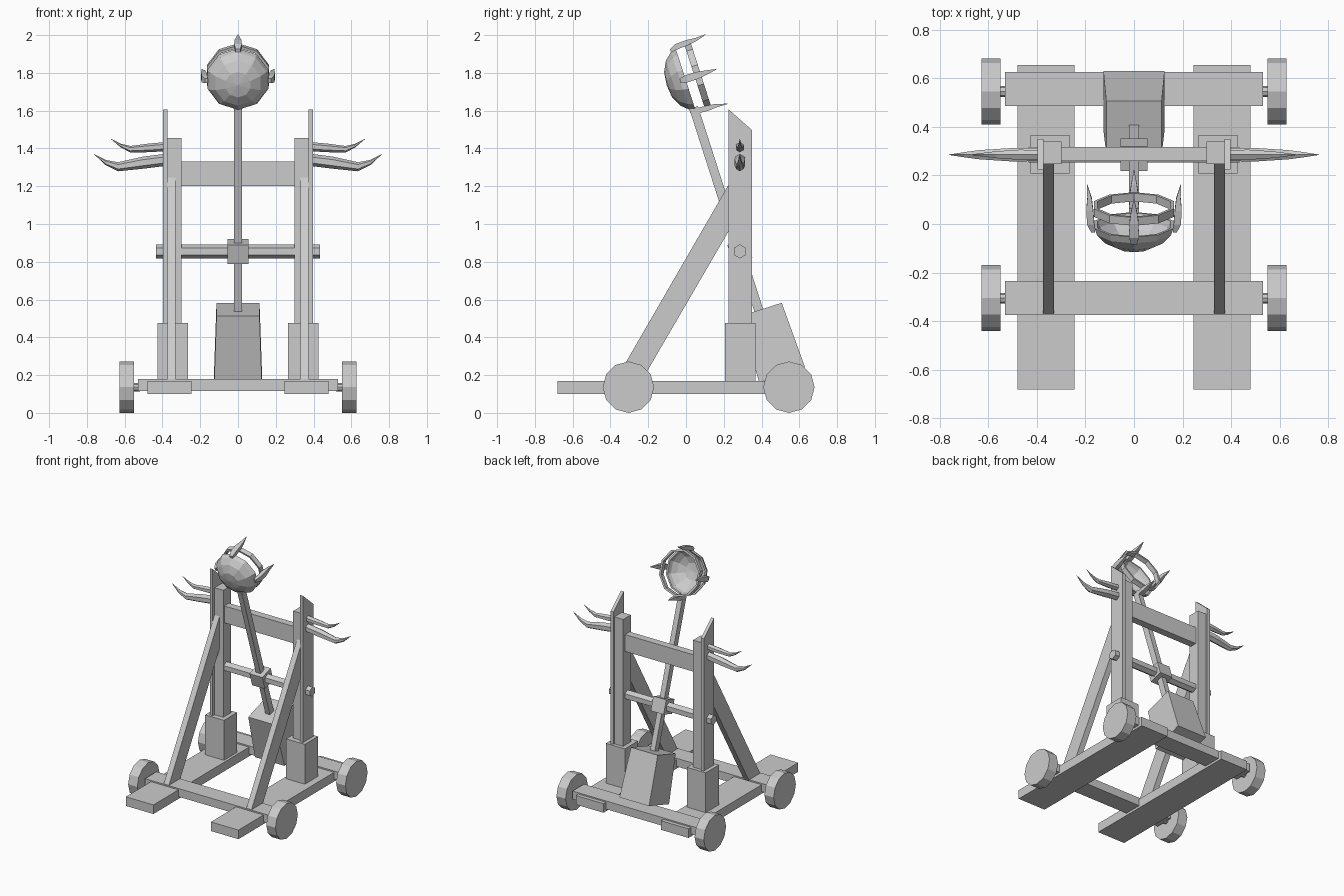
import bpy, bmesh
from math import sin, cos, pi, radians
from mathutils import Matrix, Vector

if "Cube" in bpy.data.objects:
    bpy.data.objects.remove(bpy.data.objects["Cube"])

GREY = (0.6, 0.6, 0.6, 1)
mat = bpy.data.materials.new("plain_grey")
mat.use_nodes = True
mat.diffuse_color = GREY
mat.node_tree.nodes["Principled BSDF"].inputs["Base Color"].default_value = GREY

IDENTITY = Matrix.Identity(4)
# The throwing arm, its cup and its weight share one tilted frame at the pivot
ARM = Matrix.Translation((0, 0.285, 0.855)) @ Matrix.Rotation(radians(17.8), 4, 'X')


def loft(name, rings, frame=IDENTITY, caps=True):
    """Skin a list of equal-length point rings."""
    bm = bmesh.new()
    rows = [[bm.verts.new(frame @ Vector(p)) for p in ring] for ring in rings]
    n = len(rows[0])
    for a, b in zip(rows, rows[1:]):
        for i in range(n):
            j = (i + 1) % n
            bm.faces.new((a[i], a[j], b[j], b[i]))
    if caps:
        bm.faces.new(rows[0])
        bm.faces.new(rows[-1])
    bmesh.ops.remove_doubles(bm, verts=bm.verts, dist=0.0005)
    bmesh.ops.recalc_face_normals(bm, faces=bm.faces)
    mesh = bpy.data.meshes.new(name)
    bm.to_mesh(mesh)
    bm.free()
    mesh.materials.append(mat)
    obj = bpy.data.objects.new(name, mesh)
    bpy.context.collection.objects.link(obj)
    return obj


def rect(hx, y0, y1, z, x=0):
    return [(x - hx, y0, z), (x + hx, y0, z), (x + hx, y1, z), (x - hx, y1, z)]


def box(name, x, y, z, frame=IDENTITY):
    cx, hx = (x[0] + x[1]) / 2, (x[1] - x[0]) / 2
    return loft(name, [rect(hx, *y, z[0], cx), rect(hx, *y, z[1], cx)], frame)


def slab(name, x0, x1, outline):
    """Extrude a side outline (y, z) across x."""
    return loft(name, [[(x, y, z) for y, z in outline] for x in (x0, x1)])


def x_ring(x, y, z, ry, rz, sides):
    """Ring around the x axis with a corner at the top."""
    turns = [2 * pi * i / sides for i in range(sides)]
    return [(x, y + ry * sin(a), z + rz * cos(a)) for a in turns]


def cup_ring(r, depth, sides=10):
    """Ring around the cup axis in the arm frame."""
    turns = [2 * pi * i / sides for i in range(sides)]
    return [(r * sin(a), depth, CUP_Z + r * cos(a)) for a in turns]


# Base frame
for name, y in (("front_cross_beam", (-0.375, -0.235)), ("rear_cross_beam", (0.485, 0.625))):
    box(name, (-0.53, 0.53), y, (0.117, 0.18))
box("top_beam", (-0.3, 0.3), (0.26, 0.317), (1.2, 1.33))

for side, s in (("left", 1), ("right", -1)):
    def span(a, b):
        return tuple(sorted((s * a, s * b)))

    box(side + "_rail", span(0.245, 0.48), (-0.68, 0.655), (0.1, 0.17))
    box(side + "_socket", span(0.265, 0.425), (0.207, 0.367), (0.17, 0.477))
    box(side + "_post", span(0.298, 0.375), (0.247, 0.34), (0.17, 1.455))
    slab(side + "_outer_plank", s * 0.373, s * 0.397,
         [(0.225, 0.17), (0.35, 0.17), (0.35, 1.497), (0.225, 1.607)])
    slab(side + "_brace", s * 0.33, s * 0.374,
         [(-0.375, 0.17), (-0.235, 0.17), (0.248, 1.0), (0.248, 1.247)])

    # Wheels with short hubs
    for end, y in (("front", -0.305), ("rear", 0.545)):
        for part, a, b, r, n in (("wheel", 0.55, 0.628, 0.136, 12), ("hub", 0.52, 0.56, 0.022, 8)):
            loft(f"{end}_{side}_{part}", [x_ring(s * x, y, 0.136, r, r, n) for x in (a, b)])

    # Curved horns on the planks: x, z, half width, half height
    horns = {
        "lower": [(0.38, 1.34, 0.03, 0.032), (0.5, 1.325, 0.032, 0.032),
                  (0.635, 1.303, 0.022, 0.024), (0.7, 1.325, 0.012, 0.014), (0.762, 1.37, 0.001, 0.001)],
        "upper": [(0.38, 1.41, 0.022, 0.024), (0.47, 1.403, 0.024, 0.023),
                  (0.57, 1.396, 0.016, 0.017), (0.62, 1.415, 0.009, 0.01), (0.672, 1.45, 0.001, 0.001)],
    }
    for level, path in horns.items():
        loft(f"{level}_{side}_horn", [x_ring(s * x, 0.285, z, w, h, 6) for x, z, w, h in path])

# Pivot axle, arm, clamp block and counterweight
loft("pivot_axle", [x_ring(x, 0.285, 0.855, 0.037, 0.037, 6) for x in (-0.435, 0.435)])
box("throwing_arm", (-0.02, 0.02), (-0.024, 0.024), (-0.35, 0.8), ARM)
box("clamp_block", (-0.055, 0.055), (-0.053, 0.053), (-0.053, 0.053), ARM)
loft("counterweight", [rect(0.114, -0.102, 0.128, -0.327), rect(0.126, -0.115, 0.141, -0.69)], ARM)

# Faceted cup with an open back and a thin wall
CUP_Z = 0.956
cup_profile = [(0, -0.1), (0.07, -0.092), (0.125, -0.064), (0.16, -0.025), (0.17, 0.005),
               (0.157, 0.005), (0.147, -0.022), (0.115, -0.054), (0.065, -0.08), (0, -0.087)]
loft("cup", [cup_ring(r, d) for r, d in cup_profile], ARM, caps=False)

# Raised band behind the cup
band = [(0.172, 0.055), (0.172, 0.09), (0.157, 0.09), (0.157, 0.055), (0.172, 0.055)]
loft("cup_band", [cup_ring(r, d) for r, d in band], ARM, caps=False)

# Four claws around the cup: depth, radius, half width, half thickness
claw = [(-0.025, 0.168, 0.012, 0.008), (0.01, 0.178, 0.02, 0.015), (0.07, 0.182, 0.019, 0.014),
        (0.12, 0.183, 0.012, 0.009), (0.178, 0.193, 0.001, 0.001)]
for i, name in enumerate(("top_claw", "left_claw", "bottom_claw", "right_claw")):
    turn = ARM @ Matrix.Translation((0, 0, CUP_Z)) @ Matrix.Rotation(i * pi / 2, 4, 'Y')
    loft(name, [[(-w, d, r - t), (w, d, r - t), (w, d, r + t), (-w, d, r + t)]
                for d, r, w, t in claw], turn)
